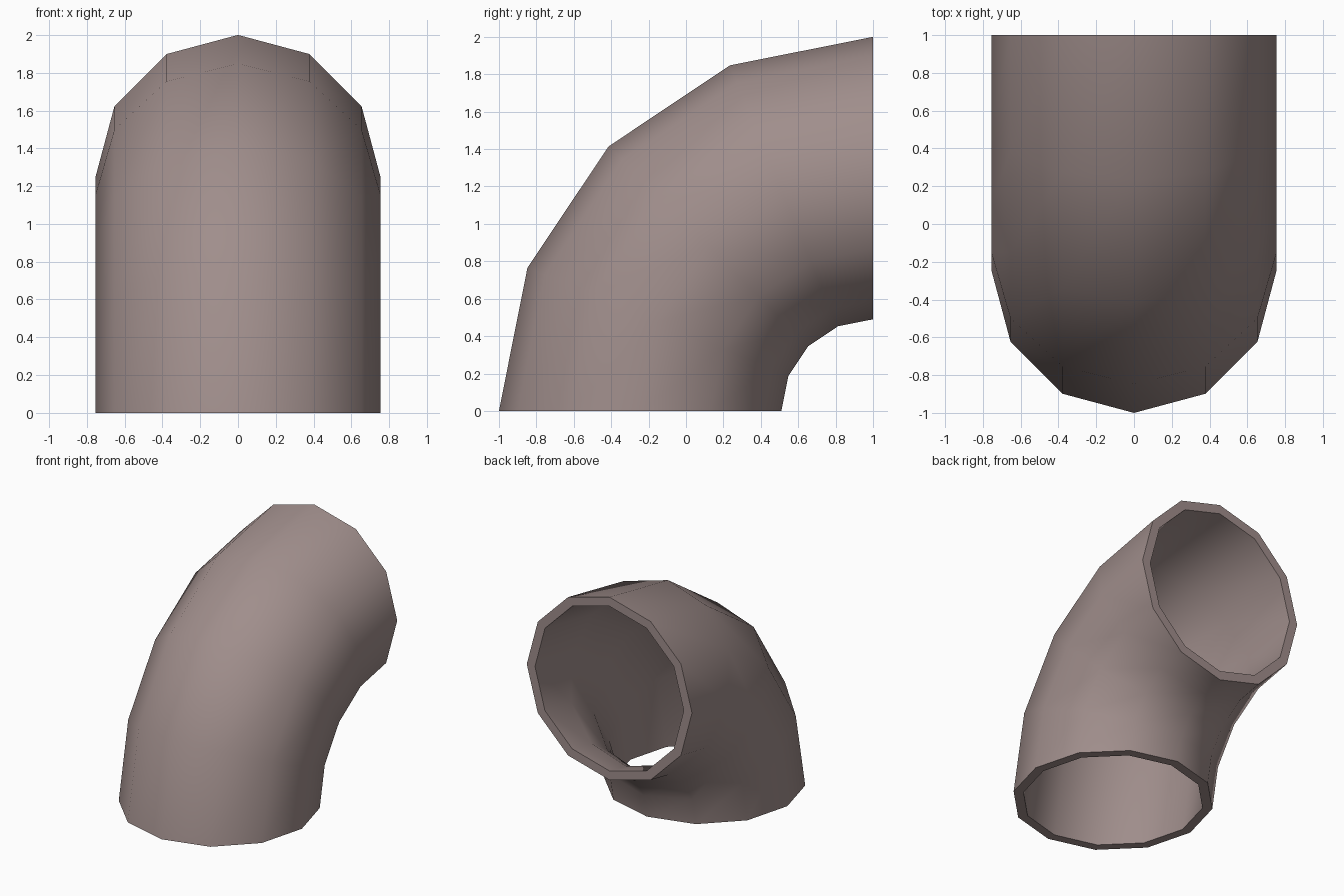
import bpy, bmesh
from math import sin, cos, pi, radians

if "Cube" in bpy.data.objects:
    bpy.data.objects.remove(bpy.data.objects["Cube"])

SIDES, STEPS = 12, 4            # pipe facets, bend segments
BEND = 1.245                    # bend radius, about the x-parallel axis at y=1, z=0
R_OUT, R_IN = 0.755, 0.68

bm = bmesh.new()


def ring(radius, step):
    a = step / STEPS * pi / 2
    verts = []
    for i in range(SIDES):
        t = 2 * pi * i / SIDES
        d = BEND + radius * cos(t)
        verts.append(bm.verts.new((radius * sin(t), 1 - d * cos(a), d * sin(a))))
    return verts


def bridge(a, b):
    for i in range(SIDES):
        j = (i + 1) % SIDES
        bm.faces.new((a[i], a[j], b[j], b[i]))


# Outer skin going up the bend, then the bore coming back, closed by both rims
loops = [ring(R_OUT, s) for s in range(STEPS + 1)]
loops += [ring(R_IN, s) for s in reversed(range(STEPS + 1))]
for k in range(len(loops)):
    bridge(loops[k], loops[(k + 1) % len(loops)])
bmesh.ops.recalc_face_normals(bm, faces=bm.faces[:])

mesh = bpy.data.meshes.new("pipe_elbow")
bm.to_mesh(mesh)
bm.free()
elbow = bpy.data.objects.new("pipe_elbow", mesh)
bpy.context.collection.objects.link(elbow)

# Warm dark grey
mat = bpy.data.materials.new("warm_grey")
mat.diffuse_color = (0.35, 0.27, 0.26, 1)
mat.use_nodes = True
mat.node_tree.nodes["Principled BSDF"].inputs["Base Color"].default_value = mat.diffuse_color
mesh.materials.append(mat)

# Smooth walls with crisp rims
bpy.context.view_layer.objects.active = elbow
elbow.select_set(True)
bpy.ops.object.shade_smooth_by_angle(angle=radians(45))
